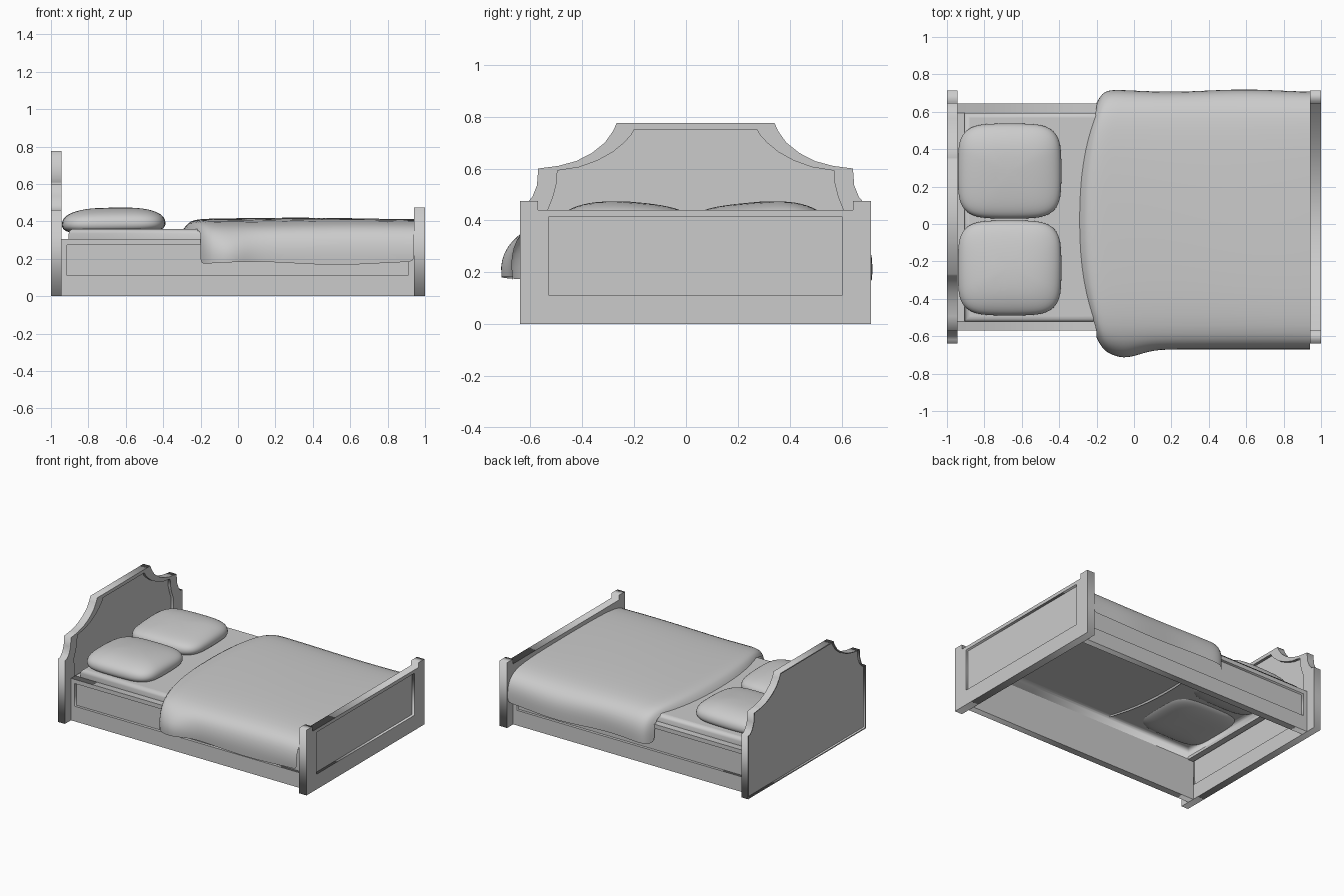
import bpy, bmesh, math
from mathutils import Vector

if "Cube" in bpy.data.objects:
    bpy.data.objects.remove(bpy.data.objects["Cube"])

YC = 0.037          # bed axis in y
R90 = math.radians(90)


def link(name, mesh):
    ob = bpy.data.objects.new(name, mesh)
    bpy.context.collection.objects.link(ob)
    return ob


def plate(name, loops, thick, loc, rot):
    """Flat plate from an outline plus optional holes, centred on loc."""
    cu = bpy.data.curves.new(name, 'CURVE')
    cu.dimensions, cu.fill_mode, cu.extrude = '2D', 'BOTH', thick / 2
    for pts in loops:
        sp = cu.splines.new('POLY')
        sp.points.add(len(pts) - 1)
        for p, (a, b) in zip(sp.points, pts):
            p.co = (a, b, 0, 1)
        sp.use_cyclic_u = True
    tmp = link(name + "_curve", cu)
    bpy.context.view_layer.update()
    me = bpy.data.meshes.new_from_object(tmp.evaluated_get(bpy.context.evaluated_depsgraph_get()))
    bpy.data.objects.remove(tmp)
    ob = link(name, me)
    ob.location, ob.rotation_euler = loc, rot
    return ob


def board(name, loops, x0, x1):
    return plate(name, loops, x1 - x0, ((x0 + x1) / 2, YC, 0), (R90, 0, R90))


def sym(half):
    return half + [(-a, b) for a, b in reversed(half)]


def rect(a0, a1, b0, b1):
    return [(a0, b0), (a1, b0), (a1, b1), (a0, b1)]


def box(name, lo, hi, bevel=0, open_bottom=False):
    bm = bmesh.new()
    bmesh.ops.create_cube(bm, size=1)
    for v in bm.verts:
        v.co = Vector([(l + h) / 2 + c * (h - l) for l, h, c in zip(lo, hi, v.co)])
    if bevel:
        top = [e for e in bm.edges if all(v.co.z > hi[2] - 1e-4 for v in e.verts)]
        bmesh.ops.bevel(bm, geom=top, offset=bevel, segments=3, profile=0.5, affect='EDGES')
    if open_bottom:
        bm.normal_update()
        bmesh.ops.delete(bm, geom=[f for f in bm.faces if f.normal.z < -0.9], context='FACES')
    me = bpy.data.meshes.new(name)
    bm.to_mesh(me)
    bm.free()
    return link(name, me)


def from_grid(name, rows, wrap=False):
    """Smooth quad surface through rows of points."""
    n, m = len(rows), len(rows[0])
    faces = [(i * m + j, (i + 1) * m + j, (i + 1) * m + (j + 1) % m, i * m + (j + 1) % m)
             for i in range(n - 1) for j in range(m if wrap else m - 1)]
    me = bpy.data.meshes.new(name)
    me.from_pydata([p for r in rows for p in r], [], faces)
    bm = bmesh.new()
    bm.from_mesh(me)
    bmesh.ops.remove_doubles(bm, verts=bm.verts, dist=1e-5)
    if wrap:
        bmesh.ops.recalc_face_normals(bm, faces=bm.faces)
    bm.to_mesh(me)
    bm.free()
    me.shade_smooth()
    ob = link(name, me)
    sub = ob.modifiers.new("smooth", 'SUBSURF')
    sub.levels = sub.render_levels = 1
    return ob


# Headboard: scalloped outline, raised frame in front, shallow hollow behind
head = sym([(.677, 0), (.677, .46), (.655, .462), (.63, .49), (.612, .535), (.607, .60), (.53, .61),
            (.46, .629), (.40, .66), (.35, .70), (.318, .745), (.305, .775)])
head_in = sym([(.565, .11), (.57, .44), (.55, .49), (.537, .54), (.533, .592), (.45, .605),
               (.38, .63), (.32, .663), (.275, .70), (.248, .73), (.237, .75)])
head_rim = [(a * .988, .008 + b * .98) for a, b in head]
board("headboard_frame", [head, head_in], -.965, -.945)
board("headboard_panel", [head], -.985, -.965)
board("headboard_back_rim", [head, head_rim], -1, -.985)

# Footboard: posts slightly taller than the middle, recessed outer panel
foot = sym([(.677, 0), (.677, .475), (.607, .475), (.607, .44)])
board("footboard_frame", [foot, rect(-.565, .565, .11, .415)], .98, 1)
board("footboard_panel", [foot], .94, .98)

# Side rails with recessed panels
for side, s in (("front", -1), ("back", 1)):
    outer = rect(-.945, .94, 0, .305)
    plate(side + "_rail_frame", [outer, rect(-.915, .91, .11, .275)], .02,
          (0, YC + s * .597, 0), (R90, 0, 0))
    plate(side + "_rail_panel", [outer], .03, (0, YC + s * .572, 0), (R90, 0, 0))
box("head_ledge", (-.945, YC - .557, .285), (-.9, YC + .557, .305))

# Mattress shell, open underneath
mat = box("mattress", (-.905, YC - .557, .29), (.94, YC + .557, .36), .025, True)
for p in mat.data.polygons:
    p.use_smooth = p.normal.z < .99


# Pillows: rounded-square cushions
def spow(c, e):
    return math.copysign(abs(c) ** e, c)


def pillow(name, cy, ph):
    rows = []
    for i in range(13):
        t = -math.pi / 2 + math.pi * i / 12
        r, h = max(math.cos(t), 0) ** .6, spow(math.sin(t), .8)
        row = []
        for j in range(32):
            a = 2 * math.pi * j / 32
            u, v = r * spow(math.cos(a), .5), r * spow(math.sin(a), .5)
            z = .385 + (.083 if h > 0 else .058) * h
            z += (.008 * math.sin(3 * v + ph) - .008 * u * u) * max(h, 0) + .004 * u
            row.append((-.665 + .28 * u, cy + .257 * v, z))
        rows.append(row)
    from_grid(name, rows, True)


pillow("back_pillow", .283, .6)
pillow("front_pillow", -.235, 2.2)

# Duvet: draped cross-section swept along the bed, narrowing at its head edge
section = [(-.668, .18), (-.672, .22), (-.67, .27), (-.655, .325), (-.62, .365), (-.55, .392),
           (-.42, .407), (-.25, .413), (-.08, .416), (.1, .416), (.28, .414), (.45, .408),
           (.57, .397), (.65, .372), (.695, .33), (.715, .28), (.72, .23), (.718, .18)]
rows = []
N = 24
for i in range(N + 1):
    u = i / N
    row = []
    for y, z in section:
        hang = max(0, min(1, (.37 - z) / .12))
        yn = min(1, abs(y - .02) / .65)
        xs = -.2 - .1 * (1 - yn ** 2.5)
        x = xs + (.94 - xs) * u ** 1.15
        k = (1, .25, .06)[i] if i < 3 else 0
        s = -1 if y < 0 else 1
        zz = z - k * max(0, z - .352) + .004 * math.sin(5 * x + 3 * y) * (1 - hang)
        if z < .2:
            zz += .008 * math.sin(7 * x + 1) - .004
        yy = y - s * k * .07 * min(1, abs(y) / .6)
        if s < 0:
            yy -= .045 * hang * math.exp(-((x + .05) / .11) ** 2)
        else:
            yy -= .006 * hang * (1 + math.sin(8 * x))
        row.append((x, yy, zz))
    rows.append(row)
from_grid("duvet", rows)
